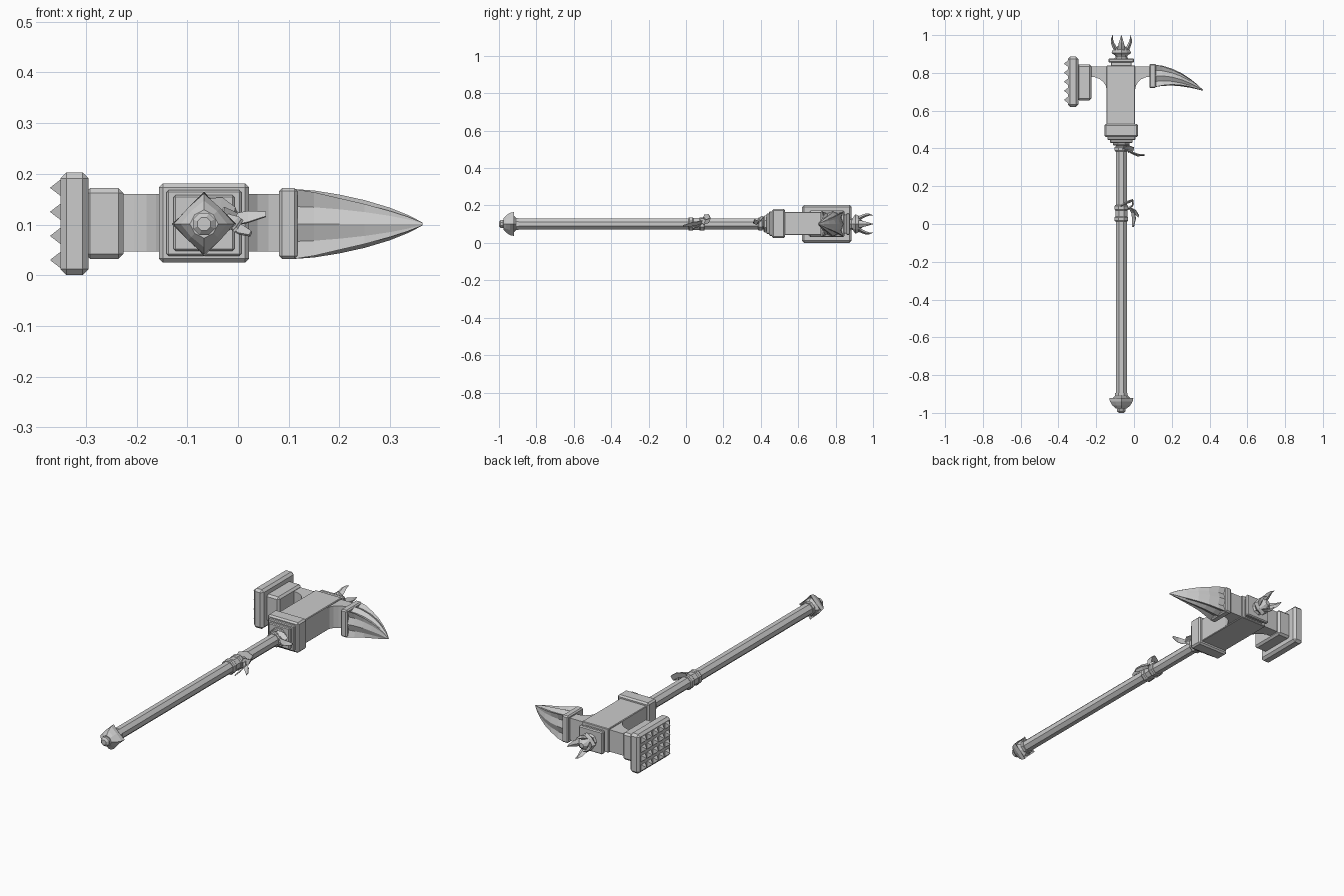
import bpy, bmesh
from math import sin, cos, pi, radians
from mathutils import Vector, Matrix

CX, CZ = -0.067, 0.101          # shaft axis


def finish(name, bm):
    bmesh.ops.recalc_face_normals(bm, faces=bm.faces)
    me = bpy.data.meshes.new(name)
    bm.to_mesh(me)
    bm.free()
    ob = bpy.data.objects.new(name, me)
    bpy.context.collection.objects.link(ob)
    return ob


def box(name, x, y, z, bevel=0.0):
    bm = bmesh.new()
    bmesh.ops.create_cube(bm, size=1)
    for v in bm.verts:
        v.co = [a + (b - a) * (c + 0.5) for (a, b), c in zip((x, y, z), v.co)]
    if bevel:
        bmesh.ops.bevel(bm, geom=bm.edges[:], offset=bevel, segments=1, affect='EDGES')
    return finish(name, bm)


def loft(name, rings):
    bm = bmesh.new()
    vs = [[bm.verts.new(p) for p in r] for r in rings]
    n = len(vs[0])
    for a, b in zip(vs, vs[1:]):
        for i in range(n):
            bm.faces.new((a[i], a[(i + 1) % n], b[(i + 1) % n], b[i]))
    bm.faces.new(vs[0])
    bm.faces.new(vs[-1])
    return finish(name, bm)


def turned(name, prof, turn=0.0):
    """Eight-sided loft along the shaft; prof = (y, straight radius, diagonal radius)."""
    rings = []
    for y, ra, rb in prof:
        rings.append([(CX + (rb if k % 2 else ra) * cos(k * pi / 4 + turn), y,
                       CZ + (rb if k % 2 else ra) * sin(k * pi / 4 + turn)) for k in range(8)])
    return loft(name, rings)


def prism(name, pts, z0, z1):
    return loft(name, [[(x, y, z) for x, y in pts] for z in (z0, z1)])


def ribbon(name, path, width, thick=0.005):
    """Thin cloth strip; path = (x, y, z, width factor)."""
    w, rings = Vector(width), []
    for i, p in enumerate(path):
        a, b = path[max(i - 1, 0)], path[min(i + 1, len(path) - 1)]
        t = Vector(b[:3]) - Vector(a[:3])
        n = t.cross(w).normalized() * thick / 2
        c, s = Vector(p[:3]), w * p[3]
        rings.append([c - s - n, c + s - n, c + s + n, c - s + n])
    return loft(name, rings)


# Shaft
turned("shaft", [(-0.92, 0.031, 0.031), (0.46, 0.031, 0.031)], pi / 8)

# Pommel: ring, four-pointed cup, button
turned("pommel_ring", [(-0.91, 0.036, 0.036), (-0.895, 0.036, 0.036)], pi / 8)
turned("pommel_cup", [(-0.905, 0.03, 0.03), (-0.925, 0.05, 0.04), (-0.92, 0.064, 0.042),
                      (-0.94, 0.06, 0.045), (-0.962, 0.046, 0.036), (-0.977, 0.028, 0.026)])
turned("pommel_button", [(-0.973, 0.018, 0.018), (-0.979, 0.024, 0.024),
                         (-0.991, 0.024, 0.024), (-1.0, 0.014, 0.014)], pi / 8)

# Grip bands
for nm, y0, y1 in (("lower_band", 0.013, 0.04), ("upper_band", 0.072, 0.1),
                   ("top_band", 0.385, 0.41), ("neck_ring", 0.415, 0.44)):
    r = 0.048 if nm == "neck_ring" else 0.039
    turned(nm, [(y0, r - .004, r - .004), (y0 + .005, r, r), (y1 - .005, r, r),
                (y1, r - .004, r - .004)], pi / 8)
turned("grip_wrap", [(0.03, 0.034, 0.034), (0.08, 0.034, 0.034)], pi / 8)

# Tied cloth: knot loop and tails
ribbon("middle_loop", [(-0.07, 0.095, 0.14, 0.8), (-0.035, 0.115, 0.14, 1), (-0.008, 0.125, 0.12, 1),
                       (-0.006, 0.10, 0.11, 1), (-0.03, 0.08, 0.125, 0.7)], (0.003, 0.006, 0.013))
ribbon("middle_tail_long", [(-0.025, 0.09, 0.115, 0.6), (-0.005, 0.06, 0.105, 1),
                            (0.0, 0.03, 0.10, 1.1), (-0.005, -0.015, 0.09, 0.4)], (0.008, 0, 0.009))
ribbon("middle_tail_short", [(-0.025, 0.085, 0.105, 0.6), (0.005, 0.065, 0.09, 1),
                             (0.025, 0.04, 0.082, 0.5)], (0.004, 0.008, 0.008))
ribbon("top_loop", [(-0.06, 0.40, 0.138, 0.8), (-0.03, 0.405, 0.13, 1), (-0.003, 0.395, 0.115, 1),
                    (-0.03, 0.385, 0.11, 0.7)], (0.003, 0.01, 0.008))
ribbon("top_tail", [(-0.035, 0.39, 0.11, 0.6), (-0.005, 0.375, 0.11, 1), (0.02, 0.365, 0.115, 1),
                    (0.055, 0.365, 0.12, 0.4)], (0, 0.005, 0.011))

# Stepped socket
for nm, h, hz, y0, y1, b in (("socket_collar", 0.089, 0.078, 0.46, 0.53, 0.008),
                             ("socket_step", 0.074, 0.065, 0.445, 0.47, 0.004),
                             ("socket_lip", 0.06, 0.055, 0.43, 0.455, 0.004)):
    box(nm, (CX - h, CX + h), (y0, y1), (CZ + .002 - hz, CZ + .002 + hz), b)

# Head block and arms with arched undersides
box("head_block", (-0.145, 0.006), (0.52, 0.84), (0.042, 0.166), 0.003)
for nm, cx, rx, inner in (("hammer_arm", -0.232, 0.087, -0.1), ("spike_arm", 0.085, -0.079, -0.04)):
    arc = [(cx + rx * cos(t * pi / 10), 0.71 + 0.07 * sin(t * pi / 10)) for t in range(6)]
    prism(nm, arc + [(cx, 0.833), (inner, 0.833), (inner, 0.71)], 0.047, 0.160)

# Hammer face
box("hammer_backing", (-0.302, -0.226), (0.655, 0.845), (0.032, 0.172), 0.01)
box("hammer_plate", (-0.35, -0.295), (0.62, 0.886), (0.0, 0.203), 0.012)
bm = bmesh.new()
for i in range(4):
    for j in range(5):
        m = (Matrix.Translation((-0.36, 0.657 + j * 0.048, 0.03 + i * 0.0475))
             @ Matrix.Rotation(radians(-90), 4, 'Y') @ Matrix.Rotation(pi / 4, 4, 'Z'))
        bmesh.ops.create_cone(bm, cap_ends=True, segments=4, radius1=0.024, radius2=0,
                              depth=0.022, matrix=m)
finish("hammer_studs", bm)

# Curved back spike: square section with grooves beside each middle ridge
box("spike_collar", (0.081, 0.117), (0.72, 0.848), (0.032, 0.172), 0.006)
rings = []
unit = [(-1, -1), (-.5, -.8), (0, -1), (.5, -.8), (1, -1), (.8, -.5), (1, 0), (.8, .5),
        (1, 1), (.5, .8), (0, 1), (-.5, .8), (-1, 1), (-.8, .5), (-1, 0), (-.8, -.5)]
for x, lo, hi, hz, rnd in ((0.11, 0.725, 0.843, 0.069, 1), (0.15, 0.731, 0.838, 0.066, .95),
                           (0.2, 0.733, 0.823, 0.058, .88), (0.25, 0.729, 0.8, 0.047, .84),
                           (0.3, 0.721, 0.767, 0.032, .8), (0.335, 0.713, 0.739, 0.018, .8),
                           (0.364, 0.706, 0.711, 0.003, .8)):
    c, h = (lo + hi) / 2, (hi - lo) / 2
    rings.append([(x, c + h * u * (rnd if abs(u * v) == 1 else 1),
                   CZ + hz * v * (rnd if abs(u * v) == 1 else 1)) for u, v in unit])
loft("back_spike", rings)

# Crown finial: two plates, stem and four claws
box("finial_base", (CX - .055, CX + .055), (0.83, 0.865), (CZ - .05, CZ + .05), 0.003)
box("finial_plate", (CX - .068, CX + .068), (0.855, 0.876), (CZ - .058, CZ + .058), 0.005)
turned("finial_stem", [(0.87, 0.04, 0.04), (0.885, 0.03, 0.03), (0.893, 0.034, 0.034),
                       (0.905, 0.052, 0.042), (0.92, 0.046, 0.038), (0.935, 0.025, 0.025),
                       (0.95, 0.012, 0.012)])
for k in range(4):
    a = k * pi / 2
    out, side = Vector((cos(a), 0, sin(a))), Vector((-sin(a), 0, cos(a)))
    rings = []
    for r, y, w, t in ((0.022, 0.905, 0.02, 0.012), (0.036, 0.935, 0.019, 0.011),
                       (0.047, 0.96, 0.013, 0.009), (0.05, 0.98, 0.007, 0.005),
                       (0.046, 1.0, 0.001, 0.001)):
        c = Vector((CX, y, CZ)) + out * r
        rings.append([c + side * w, c + out * t, c - side * w, c - out * t])
    loft(f"finial_claw_{k + 1}", rings)
